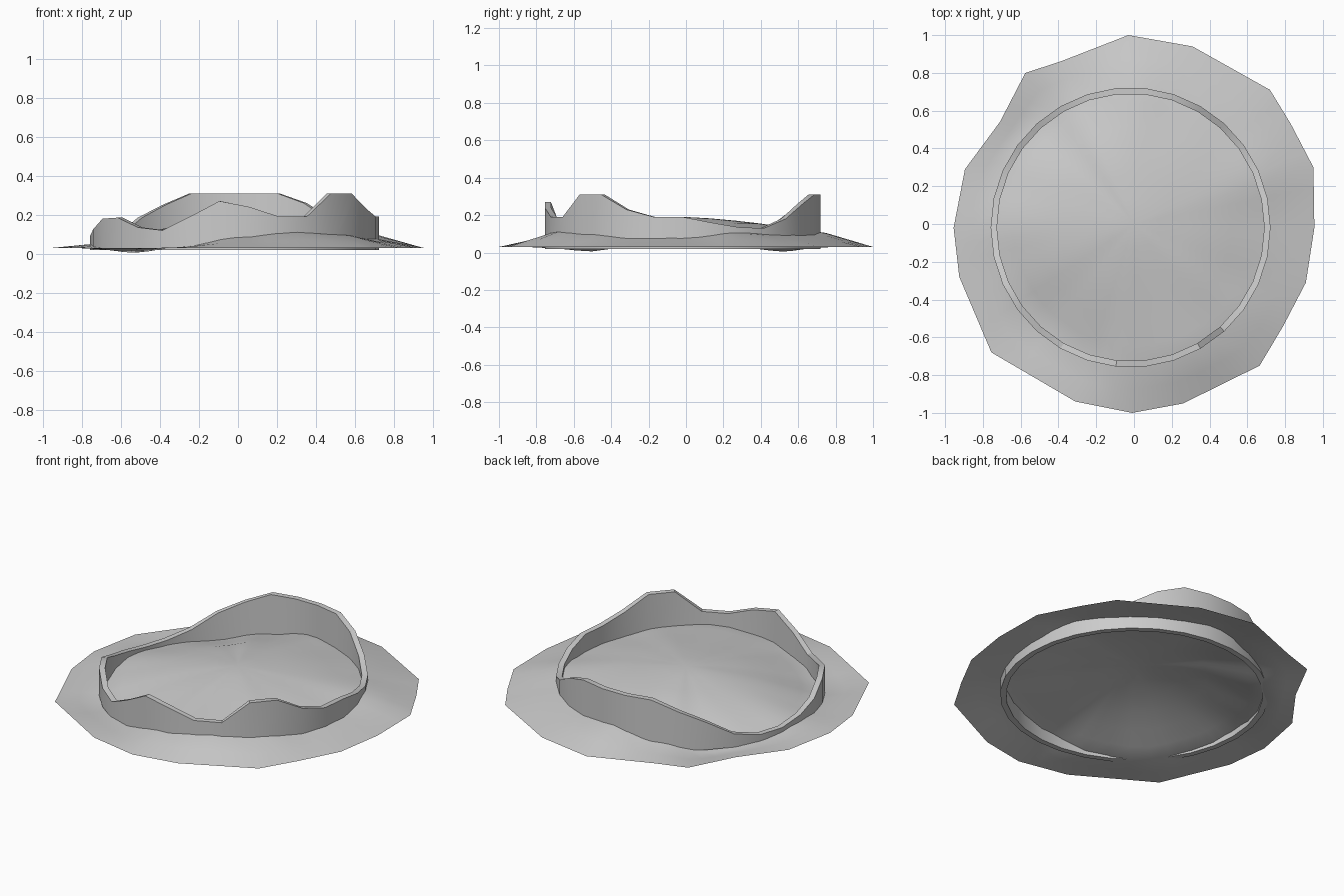
import bpy, bmesh
from math import sin, cos, atan2, hypot, tau, radians, pi

if "Cube" in bpy.data.objects:
    bpy.data.objects.remove(bpy.data.objects["Cube"])

def finish(name, bm):
    bmesh.ops.recalc_face_normals(bm, faces=bm.faces)
    me = bpy.data.meshes.new(name)
    bm.to_mesh(me)
    bm.free()
    ob = bpy.data.objects.new(name, me)
    bpy.context.collection.objects.link(ob)
    bpy.ops.object.select_all(action='DESELECT')
    ob.select_set(True)
    bpy.context.view_layer.objects.active = ob
    bpy.ops.object.shade_smooth_by_angle(angle=radians(30))
    return ob

def around(table, ang):
    # smooth periodic lookup of evenly spaced values
    n = len(table)
    f = (ang % tau) / tau * n
    i = int(f)
    t = (1 - cos((f - i) * pi)) / 2
    return table[i % n] * (1 - t) + table[(i + 1) % n] * t

# Ground mound: irregular outline, domed centre, two hollows on the left
outline = [(.955, -.02), (.95, .30), (.83, .53), (.72, .71), (.31, .94), (-.03, 1),
           (-.39, .86), (-.575, .80), (-.71, .54), (-.895, .29), (-.955, -.02),
           (-.925, -.28), (-.755, -.68), (-.31, -.94), (-.01, -1), (.26, -.95),
           (.665, -.75), (.79, -.54), (.91, -.31)]
# heights every 22.5 degrees at mid radius and at the wall
MID = [.15, .155, .155, .155, .155, .15, .13, .125, .125, .125, .12, .13, .14, .15, .155, .15]
RIM = [.07, .10, .085, .085, .105, .05, .005, .025, .05, .03, .005, .035, .085, .11, .095, .07]
TOP, EDGE = .19, .03

def ground_z(r, ang, edge):
    mid, rim = around(MID, ang), around(RIM, ang)
    if r < .4:
        return TOP + (mid - TOP) * (r / .4) ** 1.4
    if r < .75:
        return mid + (rim - mid) * (r - .4) / .35
    return rim + (EDGE - rim) * (r - .75) / (edge - .75)

bm = bmesh.new()
rays = []
for (x0, y0), (x1, y1) in zip(outline, outline[1:] + outline[:1]):
    rays += [(x0 + (x1 - x0) * k / 3, y0 + (y1 - y0) * k / 3) for k in range(3)]
centre = bm.verts.new((0, 0, TOP))
columns = []
for x, y in rays:
    edge, ang = hypot(x, y), atan2(y, x)
    col = []
    for r in (.13, .27, .4, .52, .64, .75, (.75 + edge) / 2, edge):
        col.append(bm.verts.new((r * cos(ang), r * sin(ang), ground_z(r, ang, edge))))
    columns.append(col)
for a, b in zip(columns, columns[1:] + columns[:1]):
    bm.faces.new((centre, a[0], b[0]))
    for i in range(len(a) - 1):
        bm.faces.new((a[i], a[i + 1], b[i + 1], b[i]))
finish("ground_mound", bm)

# Ruined ring wall: 30 sides, broken uneven top
tops = [.19, .16, .135, .13, .18, .26, .31, .31, .31, .31, .25, .185, .10, .065, .065,
        .09, .125, .18, .185, .135, .12, .19, .27, .24, .19, .19, .31, .31, .23, .19]
OUTER, INNER, BASE, OFF = .741, .708, .02, -.018
bm = bmesh.new()
sections = []
for k, h in enumerate(tops):
    a = tau * k / len(tops)
    sections.append([bm.verts.new((OFF + r * cos(a), OFF + r * sin(a), z))
                     for r, z in ((OUTER, BASE), (OUTER, h), (INNER, h), (INNER, BASE))])
for a, b in zip(sections, sections[1:] + sections[:1]):
    for i in range(4):
        j = (i + 1) % 4
        bm.faces.new((a[i], b[i], b[j], a[j]))
finish("ruined_ring_wall", bm)
